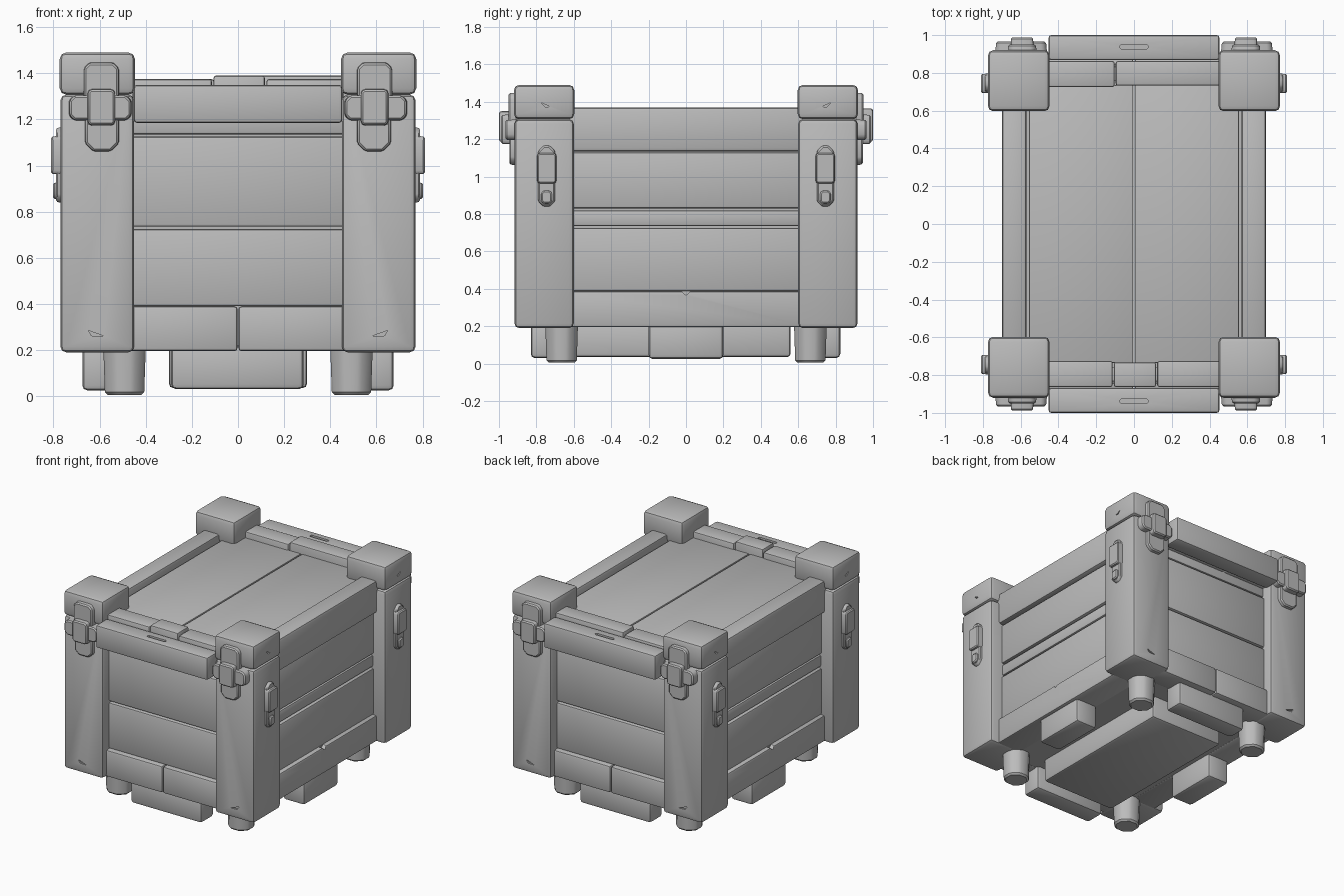
import bpy
import bmesh
import math
from mathutils import Vector

cube = bpy.data.objects.get("Cube")
if cube:
    bpy.data.objects.remove(cube, do_unlink=True)

GREY = (0.5, 0.5, 0.5, 1.0)
mat = bpy.data.materials.new("plain grey")
mat.use_nodes = True
mat.diffuse_color = GREY
bsdf = mat.node_tree.nodes["Principled BSDF"]
bsdf.inputs["Base Color"].default_value = GREY
bsdf.inputs["Roughness"].default_value = 0.8


def finish(name, bm, bevel, segments=2):
    """Turn a bmesh into a bevelled, shaded object."""
    bmesh.ops.recalc_face_normals(bm, faces=bm.faces)
    if bevel:
        bmesh.ops.bevel(bm, geom=list(bm.edges), offset=bevel, segments=segments,
                        profile=0.5, affect='EDGES', clamp_overlap=True)
    mesh = bpy.data.meshes.new(name)
    bm.to_mesh(mesh)
    bm.free()
    mesh.materials.append(mat)
    obj = bpy.data.objects.new(name, mesh)
    bpy.context.collection.objects.link(obj)
    return obj


def prism(name, outline, place, d0, d1, bevel=0.01, inset=1.0):
    """Extrude a 2D outline from depth d0 to d1; place maps (u, v, depth) to xyz."""
    bm = bmesh.new()
    cu = sum(p[0] for p in outline) / len(outline)
    cv = sum(p[1] for p in outline) / len(outline)
    near = [bm.verts.new(place(u, v, d0)) for u, v in outline]
    far = [bm.verts.new(place(cu + (u - cu) * inset, cv + (v - cv) * inset, d1))
           for u, v in outline]
    bm.faces.new(near)
    bm.faces.new(far)
    n = len(outline)
    for i in range(n):
        j = (i + 1) % n
        bm.faces.new((near[i], near[j], far[j], far[i]))
    return finish(name, bm, bevel, 1)


def box(name, x, y, z, bevel=0.012, mirror=(1, 1)):
    """Bevelled box from ranges, flipped to a side by mirror signs."""
    lo = Vector((x[0], y[0], z[0]))
    hi = Vector((x[1], y[1], z[1]))
    bm = bmesh.new()
    bmesh.ops.create_cube(bm, size=1)
    for v in bm.verts:
        for i in range(3):
            v.co[i] = lo[i] if v.co[i] < 0 else hi[i]
        v.co.x *= mirror[0]
        v.co.y *= mirror[1]
    return finish(name, bm, bevel)


def carve(obj, cutter):
    """Subtract the cutter from obj and discard the cutter."""
    mod = obj.modifiers.new("carve", 'BOOLEAN')
    mod.object = cutter
    mod.operation = 'DIFFERENCE'
    mod.solver = 'EXACT'
    cutter.hide_render = True
    bpy.context.view_layer.update()
    graph = bpy.context.evaluated_depsgraph_get()
    mesh = bpy.data.meshes.new_from_object(obj.evaluated_get(graph))
    obj.modifiers.clear()
    obj.data = mesh
    bpy.data.objects.remove(cutter, do_unlink=True)


def octagon(u0, u1, v0, v1, cut):
    """Rectangle outline with clipped corners."""
    return [(u0 + cut, v0), (u1 - cut, v0), (u1, v0 + cut), (u1, v1 - cut),
            (u1 - cut, v1), (u0 + cut, v1), (u0, v1 - cut), (u0, v0 + cut)]


# Inner body core and floor
box("body_core", (-0.6, 0.6), (-0.76, 0.76), (0.2, 1.28), 0)

# Long side walls and lid side rails
for sx, side in ((1, "left"), (-1, "right")):
    m = (sx, 1)
    rail = box(side + "_bottom_rail", (0.5, 0.70), (-0.62, 0.62), (0.195, 0.387), 0.015, m)
    carve(rail, prism("notch_cutter", [(-0.04, 0.4), (0.04, 0.4), (0, 0.365)],
                      lambda u, v, d: (sx * d, u, v), 0.67, 0.75, 0))
    for label, z, x in (("lower", (0.387, 0.725), 0.675), ("middle", (0.735, 0.82), 0.67),
                        ("upper", (0.83, 1.13), 0.675)):
        box(f"{side}_{label}_plank", (0.5, x), (-0.62, 0.62), z, 0.012, m)
    box(side + "_lid_rail", (0.57, 0.70), (-0.64, 0.64), (1.135, 1.37), 0.018, m)
    # Lid panel half
    box(side + "_lid_panel", (0.004, 0.555), (-0.735, 0.735), (1.22, 1.33), 0.006, m)

# Front and back walls with their lid rails
for sy, end in ((-1, "front"), (1, "back")):
    m = (1, sy)
    for label, x in (("right", (-0.48, -0.002)), ("left", (0.002, 0.48))):
        box(f"{end}_bottom_rail_{label}", x, (0.7, 0.875), (0.195, 0.39), 0.014, m)
    for label, z, y in (("lower", (0.39, 0.725), 0.845), ("upper", (0.735, 1.125), 0.845),
                        ("lip", (1.135, 1.25), 0.835)):
        box(f"{end}_{label}_plank", (-0.48, 0.48), (0.7, y), z, 0.012, m)
    outer = box(end + "_lid_outer_rail", (-0.452, 0.452), (0.868, 1.0), (1.185, 1.35 if sy < 0 else 1.365),
                0.014, m)
    carve(outer, prism("slot_cutter", octagon(-0.075, 0.075, 0.927, 0.95, 0.008),
                       lambda u, v, d: (u, sy * v, d), 1.335, 1.45, 0))
    # Inner lid trim, split into boards
    cuts = (-0.46, -0.11, 0.12, 0.46) if sy < 0 else (-0.46, -0.1, 0.46)
    for i in range(len(cuts) - 1):
        lift = 0.015 if i % 2 else 0
        box(f"{end}_lid_trim_{i + 1}", (cuts[i] + 0.003, cuts[i + 1] - 0.003),
            (0.725 + lift / 2, 0.863), (1.2, 1.375 + lift), 0.012, m)

# Corner posts, caps, feet and latches
for sx, side in ((1, "left"), (-1, "right")):
    for sy, end in ((-1, "front"), (1, "back")):
        tag = f"{end}_{side}"
        m = (sx, sy)

        def on_end(u, v, d):
            return (sx * u, sy * d, v)

        def on_side(u, v, d):
            return (sx * d, sy * u, v)

        post = box(tag + "_post", (0.45, 0.77), (0.6, 0.917), (0.19, 1.307), 0.025, m)
        chip = [(0.58, 0.26), (0.65, 0.285), (0.635, 0.262)]
        carve(post, prism("chip_cutter", chip, on_end, 0.905, 0.95, 0))
        cap = box(tag + "_cap", (0.447, 0.773), (0.597, 0.92), (1.307, 1.49), 0.028, m)
        chip = [(0.73, 1.375), (0.775, 1.395), (0.75, 1.37)]
        carve(cap, prism("chip_cutter", chip, on_side, 0.76, 0.8, 0))

        # Tapered round foot
        foot = [(0.492 + 0.1 * math.cos(a), 0.665 + 0.095 * math.sin(a))
                for a in (math.tau * (i + 0.5) / 8 for i in range(8))]
        prism(tag + "_foot", foot, lambda u, v, d: (sx * u, sy * v, d), 0.22, 0.005,
              0.012, 0.92)

        # Buckle on the end face
        prism(tag + "_latch_upper_plate", octagon(0.515, 0.67, 1.23, 1.45, 0.025),
              on_end, 0.9, 0.95, 0.008, 0.95)
        prism(tag + "_latch_lower_plate", octagon(0.515, 0.665, 1.06, 1.25, 0.035),
              on_end, 0.9, 0.945, 0.008, 0.95)
        prism(tag + "_latch_bar", octagon(0.46, 0.735, 1.195, 1.305, 0.022),
              on_end, 0.9, 0.965, 0.008, 0.96)
        prism(tag + "_latch_clasp", octagon(0.53, 0.655, 1.17, 1.335, 0.012),
              on_end, 0.9, 0.988, 0.01, 0.93)

        # Small clip on the long side
        prism(tag + "_clip_base", octagon(0.698, 0.792, 0.835, 1.17, 0.03),
              on_side, 0.75, 0.79, 0.007, 0.95)
        prism(tag + "_clip_body", octagon(0.692, 0.797, 0.96, 1.13, 0.01),
              on_side, 0.75, 0.81, 0.008, 0.95)
        prism(tag + "_clip_tip", octagon(0.712, 0.778, 0.85, 0.93, 0.015),
              on_side, 0.75, 0.803, 0.007, 0.85)

# Underside skids
box("center_skid", (-0.3, 0.3), (-0.6, 0.56), (0.035, 0.22), 0.02)
box("front_skid", (-0.29, 0.285), (0.68, 0.83), (0.03, 0.22), 0.022, (1, -1))
box("back_skid", (-0.29, 0.285), (0.68, 0.825), (0.03, 0.22), 0.022)
for sx, side in ((1, "left"), (-1, "right")):
    box(side + "_skid", (0.5, 0.675), (-0.2, 0.2), (0.025, 0.22), 0.022, (sx, 1))

# Smooth bevels while keeping crisp edges
bpy.ops.object.select_all(action='DESELECT')
for obj in bpy.context.collection.objects:
    if obj.type == 'MESH':
        obj.select_set(True)
        bpy.context.view_layer.objects.active = obj
bpy.ops.object.shade_smooth_by_angle(angle=math.radians(32))
